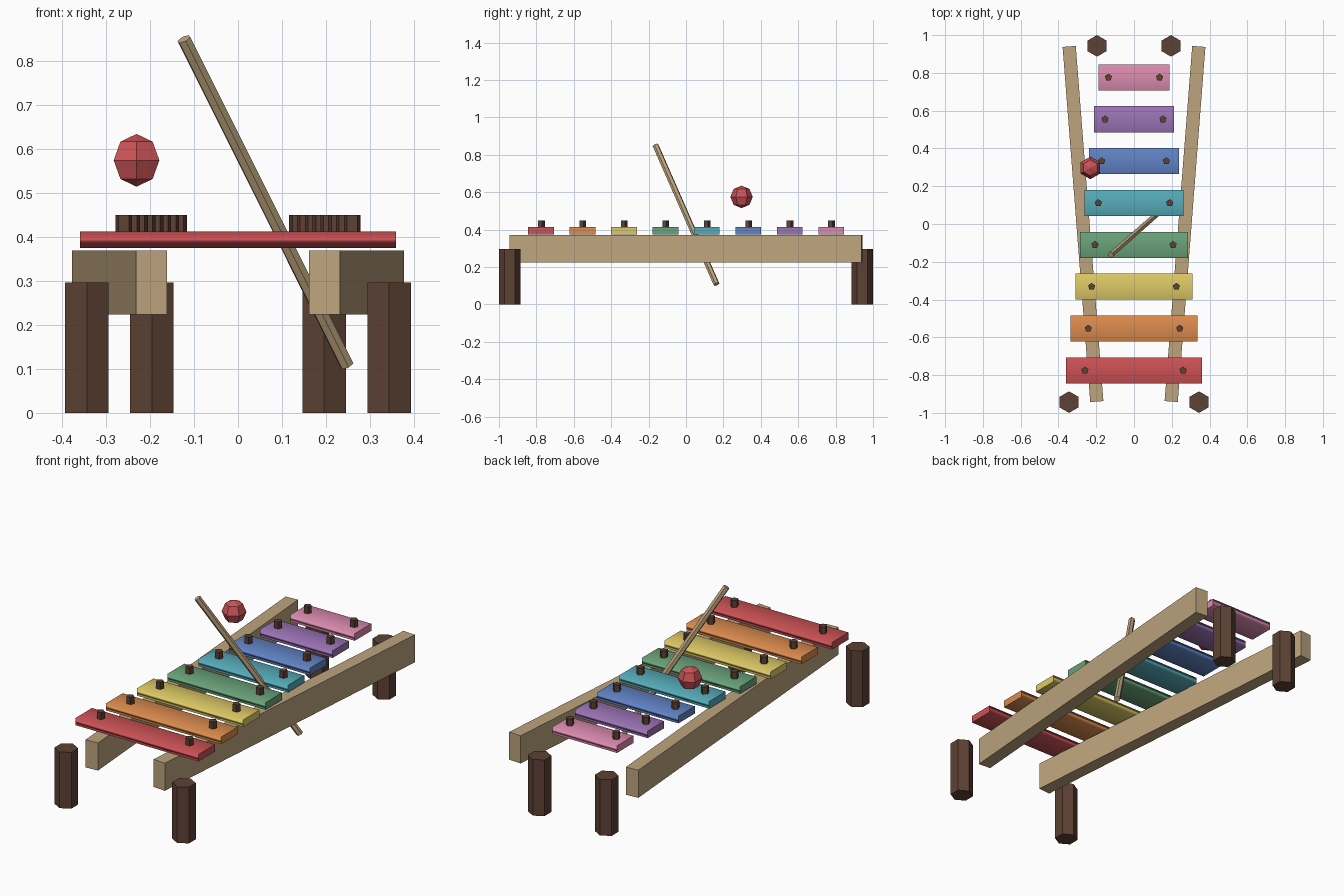
import bpy
import math
from mathutils import Vector

cube = bpy.data.objects.get("Cube")
if cube:
    bpy.data.objects.remove(cube, do_unlink=True)


def material(name, rgb):
    """Flat material from an sRGB colour, stored as linear values."""
    colour = [((c / 255 + 0.055) / 1.055) ** 2.4 for c in rgb] + [1.0]
    mat = bpy.data.materials.new(name)
    mat.use_nodes = True
    mat.diffuse_color = colour
    mat.node_tree.nodes["Principled BSDF"].inputs["Base Color"].default_value = colour
    return mat


def finish(name, mat):
    obj = bpy.context.object
    obj.name = name
    obj.data.materials.append(mat)
    return obj


def box(name, mat, size, location, turn=0.0):
    bpy.ops.mesh.primitive_cube_add(size=1, location=location)
    obj = finish(name, mat)
    obj.scale = size
    obj.rotation_euler.z = turn
    return obj


def prism(name, mat, sides, radius, start, end):
    """Straight prism running from start to end."""
    start, end = Vector(start), Vector(end)
    axis = end - start
    bpy.ops.mesh.primitive_cylinder_add(
        vertices=sides, radius=radius, depth=axis.length, location=(start + end) / 2)
    obj = finish(name, mat)
    if abs(axis.x) + abs(axis.y) > 0.001:
        obj.rotation_euler = axis.to_track_quat("Z", "Y").to_euler()
    return obj


wood = material("light_wood", (190, 165, 126))
brown = material("dark_brown", (93, 65, 52))
bars = [
    ("red", (204, 82, 86)),
    ("orange", (220, 140, 78)),
    ("yellow", (222, 202, 102)),
    ("green", (106, 163, 122)),
    ("teal", (86, 172, 186)),
    ("blue", (97, 131, 197)),
    ("purple", (156, 116, 182)),
    ("pink", (220, 140, 176)),
]
paint = {name: material(name, rgb) for name, rgb in bars}

# Splayed side rails and hexagonal legs
for side, s in (("left", 1), ("right", -1)):
    box(side + "_rail", wood, (0.07, 1.886, 0.146), (s * 0.27, 0, 0.297), -s * 0.0776)
    for end, x, y in (("front", 0.344, -0.943), ("back", 0.196, 0.943)):
        prism(f"{end}_{side}_leg", brown, 6, 0.057, (s * x, y, 0), (s * x, y, 0.297))

# Tuned bars, shorter towards the back, each with two pegs
for i, (name, _) in enumerate(bars):
    y = -0.775 + i * 0.2216
    half = 0.36 - i * 0.0246
    bar = box(name + "_bar", paint[name], (half * 2, 0.138, 0.038), (0, y, 0.394))
    # Soft shading around the section, with crisp end faces
    for face in bar.data.polygons:
        face.use_smooth = abs(face.normal.x) < 0.5
    for side, s in (("left", 1), ("right", -1)):
        x = s * half * 0.722
        prism(f"{name}_{side}_peg", brown, 5, 0.02, (x, y, 0.4), (x, y, 0.45))

# Loose mallet: slanted stick and faceted head
prism("mallet_stick", wood, 6, 0.0165, (0.248, 0.163, 0.108), (-0.123, -0.163, 0.851))
bpy.ops.mesh.primitive_uv_sphere_add(
    segments=6, ring_count=4, radius=0.06, location=(-0.231, 0.297, 0.575))
finish("mallet_head", paint["red"])
